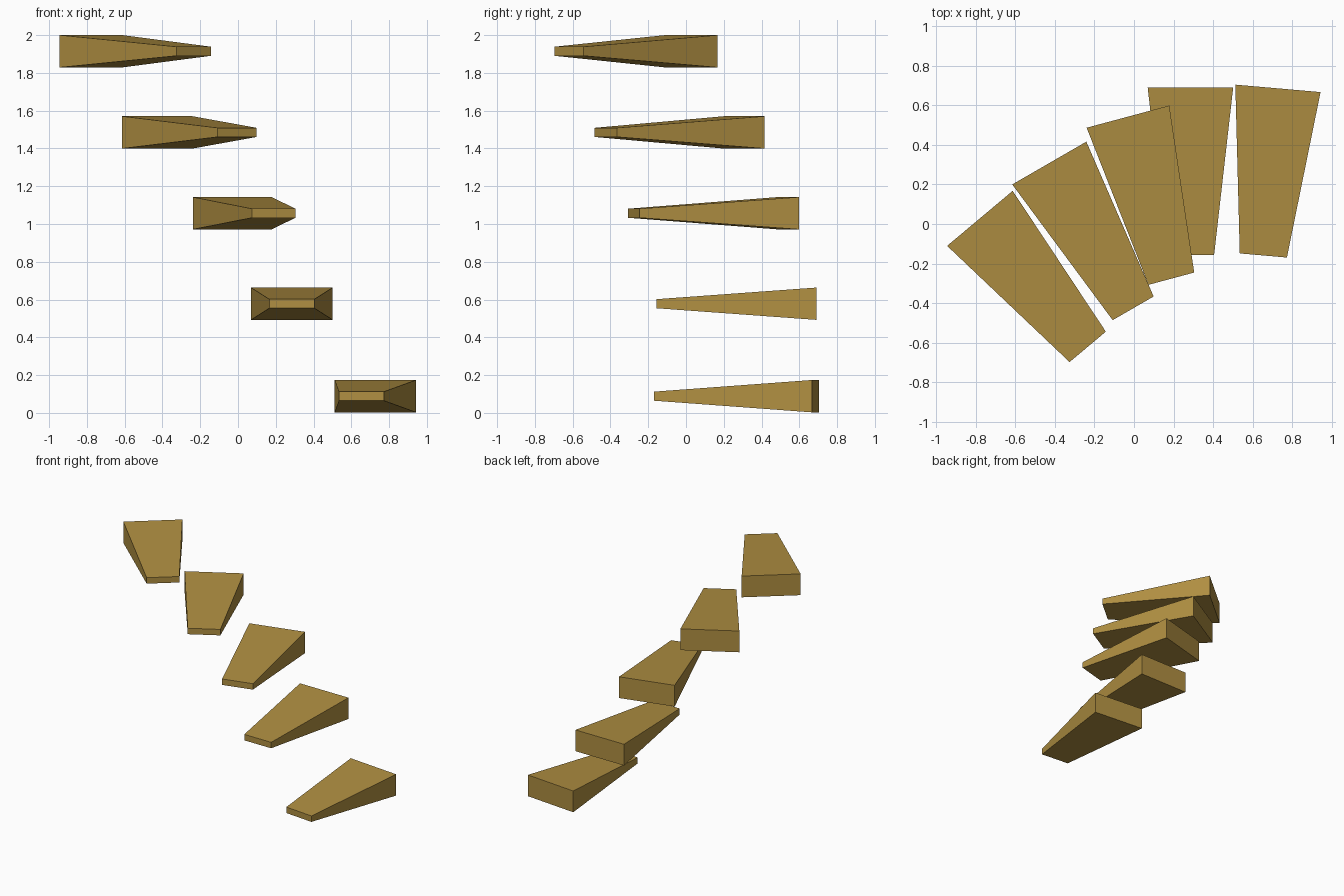
import bpy
import bmesh
import math
from mathutils import Matrix

if "Cube" in bpy.data.objects:
    bpy.data.objects.remove(bpy.data.objects["Cube"])

# single ochre colour
ochre = bpy.data.materials.new("ochre wood")
ochre.diffuse_color = (0.434, 0.275, 0.054, 1)
ochre.use_nodes = True
ochre.node_tree.nodes["Principled BSDF"].inputs["Base Color"].default_value = ochre.diffuse_color

LENGTH = 0.847
OUTER = (0.432, 0.171)   # width, height of the broad end (+y)
INNER = (0.239, 0.048)   # width, height of the slim end (-y)


def tread(name, x, y, z, degrees):
    """Wedge tread: a cube tapered in width and height toward -y."""
    bm = bmesh.new()
    bmesh.ops.create_cube(bm, size=1)
    for v in bm.verts:
        w, h = OUTER if v.co.y > 0 else INNER
        v.co = (v.co.x * w, v.co.y * LENGTH, v.co.z * h)
    bmesh.ops.transform(bm, verts=bm.verts, matrix=Matrix.Translation(
        (x, y, z)) @ Matrix.Rotation(math.radians(degrees), 4, "Z"))
    mesh = bpy.data.meshes.new(name)
    bm.to_mesh(mesh)
    bm.free()
    mesh.materials.append(ochre)
    bpy.context.collection.objects.link(bpy.data.objects.new(name, mesh))


# floating winding stair, bottom to top
for i, placement in enumerate([
        (0.690, 0.263, 0.0885, -5),
        (0.285, 0.267, 0.578, 0),
        (0.079, 0.133, 1.057, 15),
        (-0.216, -0.059, 1.485, 30),
        (-0.506, -0.296, 1.9145, 40)], 1):
    tread(f"stair_tread_{i}", *placement)
